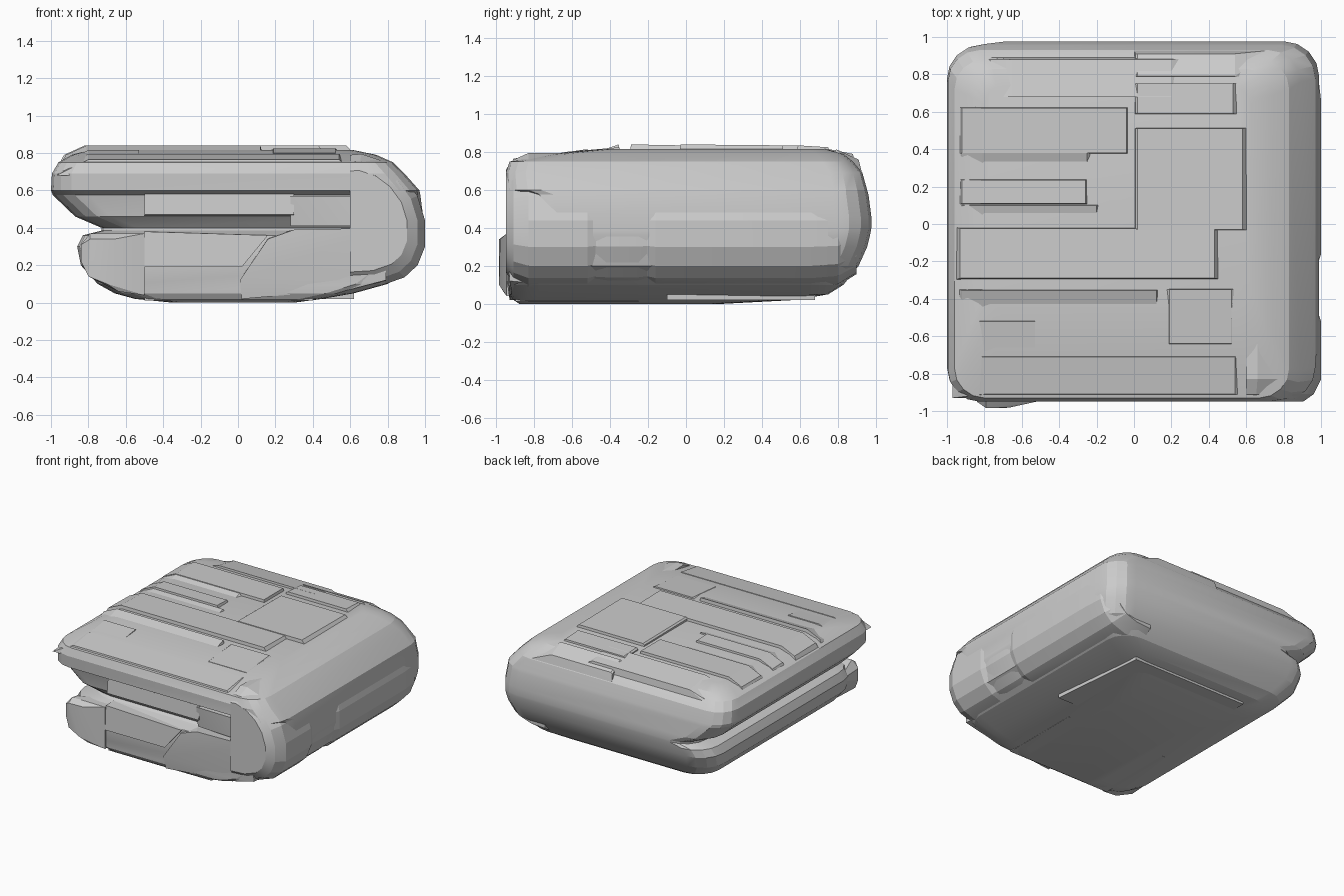
import bpy, bmesh
from math import cos, sin, pi, radians


def finish(bm, name):
    bmesh.ops.recalc_face_normals(bm, faces=bm.faces)
    me = bpy.data.meshes.new(name)
    bm.to_mesh(me)
    bm.free()
    ob = bpy.data.objects.new(name, me)
    bpy.context.collection.objects.link(ob)
    bpy.context.view_layer.objects.active = ob
    ob.select_set(True)
    bpy.ops.object.shade_smooth_by_angle(angle=radians(16))
    ob.select_set(False)
    return ob


def loft(name, levels, seg=4):
    """Stack of rounded rectangles: (z, x0, x1, y0, y1, corner radius)."""
    bm = bmesh.new()
    rings = []
    for z, x0, x1, y0, y1, r in levels:
        ring = []
        centres = [(x1 - r, y1 - r), (x0 + r, y1 - r), (x0 + r, y0 + r), (x1 - r, y0 + r)]
        for q, (cx, cy) in enumerate(centres):
            for i in range(seg + 1):
                a = pi / 2 * (q + i / seg)
                ring.append(bm.verts.new((cx + r * cos(a), cy + r * sin(a), z)))
        rings.append(ring)
    n = len(rings[0])
    for a, b in zip(rings, rings[1:]):
        for i in range(n):
            bm.faces.new((a[i], a[(i + 1) % n], b[(i + 1) % n], b[i]))
    bm.faces.new(rings[0])
    bm.faces.new(rings[-1])
    return finish(bm, name)


def hull(name, pts):
    bm = bmesh.new()
    for p in pts:
        bm.verts.new(p)
    res = bmesh.ops.convex_hull(bm, input=bm.verts)
    junk = [g for g in res['geom_interior'] + res['geom_unused'] if isinstance(g, bmesh.types.BMVert)]
    bmesh.ops.delete(bm, geom=list(set(junk)), context='VERTS')
    bmesh.ops.dissolve_limit(bm, angle_limit=radians(2), verts=bm.verts, edges=bm.edges)
    return finish(bm, name)


def pleat(name, x0, x1, y0, y1, za, zb, left, right=0.04, bevel=0.02):
    """Cloth panel on the top: height za at y0, zb at y1, tapered at both ends."""
    pts = []
    for y, z, s in ((y0, za, 1), (y1, zb, -1)):
        yi = y + s * bevel
        pts += [(x0, y, 0.68), (x1, y, 0.68),
                (x0 + left * .35, yi, z - .05 if left > .1 else z - .01),
                (x0 + left, yi, z), (x1 - right, yi, z)]
    hull(name, pts)


# Folded body: closed round fold on the right and back, open crease on left and front
loft("folded_body", [
    (0.00, -.35, .30, -.88, .20, .10),
    (0.02, -.55, .45, -.91, .58, .12),
    (0.05, -.66, .62, -.93, .75, .15),
    (0.10, -.75, .80, -.935, .83, .17),
    (0.20, -.84, .95, -.935, .91, .19),
    (0.30, -.86, .98, -.93, .955, .19),
    (0.36, -.83, .99, -.92, .97, .19),
    (0.385, -.73, .99, -.84, .975, .19),
    (0.40, -.73, .99, -.82, .977, .19),
    (0.46, -.87, .99, -.87, .977, .19),
    (0.575, -.99, .975, -.885, .962, .19),
    (0.60, -1.0, .97, -.945, .955, .18),
    (0.69, -.995, .89, -.95, .93, .17),
    (0.75, -.96, .83, -.93, .88, .16),
    (0.79, -.89, .74, -.72, .83, .14),
    (0.815, -.80, .62, -.45, .74, .10)])

# Fold sections wrapping around the right side
RIGHT = [(.66, .795), (.78, .755), (.88, .68), (.96, .57), (1.0, .44),
         (1.0, .30), (.96, .20), (.89, .135), (.76, .09)]


def side_fold(name, stations):
    pts = []
    for y, s, dx in stations:
        pts += [(.6 + (x - .6) * s - dx, y, .43 + (z - .43) * s) for x, z in RIGHT]
        pts += [(.6, y, .43 + .36 * s), (.6, y, .43 - .35 * s)]
    hull(name, pts)


side_fold("front_side_fold", [(-.95, .76, 0), (-.91, .90, 0), (-.83, 1, 0),
                              (-.52, 1, 0), (-.46, .95, 0)])
side_fold("middle_side_fold", [(-.50, .97, .005), (-.42, .985, .005), (-.25, .985, .005), (-.19, .96, 0)])
side_fold("rear_side_fold", [(-.21, .96, 0), (-.16, 1, 0), (.66, 1, 0), (.80, .96, 0), (.90, .78, 0)])

# Pleated panels across the top
for i, p in enumerate([
        (-.90, .45, .66, .90, .83, .79, .25, .25),
        (-.98, .00, .36, .64, .835, .835, .17, .04),
        (-.98, -.10, .27, .40, .80, .83, .17, .15),
        (-.98, -.20, .09, .255, .835, .83, .17, .06),
        (-.98, -.10, .00, .12, .805, .825, .17, .10),
        (-.99, .55, -.31, -.005, .84, .835, .17, .12),
        (-.98, .16, -.49, -.335, .80, .84, .17, .04),
        (.00, .72, -.05, .53, .84, .835, .02, .14),
        (.00, .68, .57, .77, .835, .825, .02, .15),
        (.00, .74, .77, .93, .815, .76, .02, .20),
        (.17, .70, -.66, -.33, .80, .825, .02, .18),
        (-.97, .64, -.93, -.69, .765, .795, .17, .10),
        (-.97, -.50, -.72, -.50, .79, .815, .17, .03)]):
    pleat(f"top_pleat_{i + 1}", *p)

# Layer edges at the front: folded strip in the crease and lower layer hem
hull("front_crease_strip", [(x, y, z) for x in (-.50, .30) for y, z in
                            ((-.92, .47), (-.91, .58), (-.7, .58), (-.7, .44))])
hull("front_crease_tuck", [(.28, -.92, .57), (.28, -.90, .41), (.79, -.93, .57), (.79, -.93, .41),
                           (.28, -.7, .57), (.28, -.7, .41), (.79, -.7, .57), (.79, -.7, .41)])
hull("lower_left_hem", [(-.80, -.97, .14), (-.84, -.95, .22), (-.84, -.95, .31), (-.79, -.985, .34),
                        (-.79, -.94, .37), (-.70, -.985, .10), (-.66, -.98, .34), (-.50, -.945, .37),
                        (-.50, -.945, .04), (-.64, -.96, .06), (-.84, -.7, .3), (-.76, -.7, .12),
                        (-.5, -.7, .37), (-.5, -.7, .04)])
hull("lower_front_hem", [(-.50, -.945, .19), (-.50, -.935, .38), (.02, -.945, .19), (.16, -.935, .36),
                         (-.50, -.7, .19), (-.50, -.7, .39), (.02, -.7, .19), (.16, -.7, .36)])
hull("lower_right_hem", [(.02, -.93, .02), (.01, -.945, .12), (.16, -.945, .34), (.30, -.945, .39),
                         (.79, -.945, .40), (.79, -.93, .12), (.60, -.92, .07),
                         (.02, -.7, .02), (.16, -.7, .36), (.79, -.7, .40), (.79, -.7, .10)])

# Thin cloth panels underneath
hull("bottom_panel_front", [(x, y, z) for x, y in ((-.5, -.90), (.40, -.90), (.40, -.25), (-.5, -.25))
                            for z in (.012, .06)])
hull("bottom_panel_rear", [(x, y, z) for x, y in ((-.45, -.1), (.62, -.1), (.55, .68), (-.45, .68))
                           for z in (.02, .09)])
